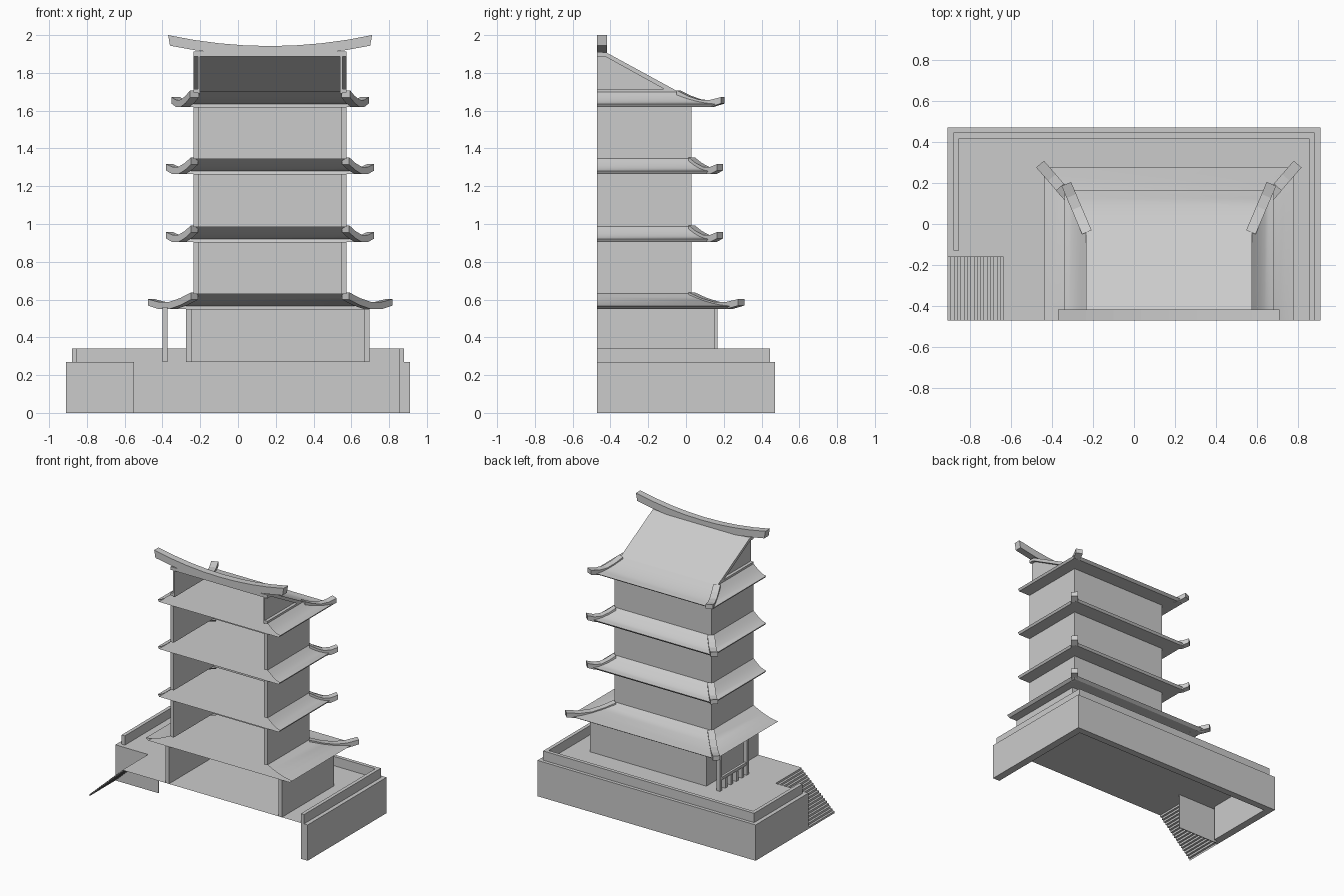
import bpy
from mathutils import Vector

if "Cube" in bpy.data.objects:
    bpy.data.objects.remove(bpy.data.objects["Cube"])

F = -0.47                      # cut plane: open front
X0, X1, YB = -0.235, 0.575, 0.03   # tower body outline
CX = (X0 + X1) / 2


def make(name, verts, faces):
    me = bpy.data.meshes.new(name)
    me.from_pydata([tuple(v) for v in verts], [], faces)
    me.update()
    ob = bpy.data.objects.new(name, me)
    bpy.context.collection.objects.link(ob)
    return ob


def box(name, x0, x1, y0, y1, z0, z1):
    v = [(x, y, z) for z in (z0, z1) for x, y in ((x0, y0), (x1, y0), (x1, y1), (x0, y1))]
    f = [(3, 2, 1, 0), (4, 5, 6, 7)]
    f += [(i, (i + 1) % 4, (i + 1) % 4 + 4, i + 4) for i in range(4)]
    return make(name, v, f)


def prism(name, profile, offset):
    # closed profile swept along an offset vector
    n = len(profile)
    p = [Vector(q) for q in profile]
    o = Vector(offset)
    f = [tuple(range(n))[::-1], tuple(range(n, 2 * n))]
    f += [(i, (i + 1) % n, (i + 1) % n + n, i + n) for i in range(n)]
    area = Vector((0, 0, 0))
    for i in range(n):
        area += p[i].cross(p[(i + 1) % n])
    if area.dot(o) < 0:
        f = [q[::-1] for q in f]
    return make(name, p + [q + o for q in p], f)


def u_wall(name, x0, x1, yb, t, z0, z1, left_front=F):
    # three-sided wall, open to the front
    box(name + "_left", x0, x0 + t, left_front, yb, z0, z1)
    box(name + "_right", x1 - t, x1, F, yb, z0, z1)
    box(name + "_back", x0 + t, x1 - t, yb - t, yb, z0, z1)


# base: open-bottomed skirt, raised rim and deck with a stair notch
u_wall("base_skirt", -0.91, 0.91, 0.47, 0.03, 0, 0.27, -0.16)
u_wall("base_rim", -0.88, 0.88, 0.445, 0.027, 0, 0.34, -0.13)
make("base_deck", [(-0.62, F, 0.27), (0.91, F, 0.27), (0.91, 0.47, 0.27),
                   (-0.91, 0.47, 0.27), (-0.91, -0.16, 0.27), (-0.62, -0.16, 0.27)],
     [(0, 1, 2, 5), (5, 2, 3, 4)])
box("stair_side_wall", -0.91, -0.55, -0.16, -0.155, 0, 0.269)

# stairs: a thin folded sheet
N = 18
line = [(-0.91, 0)]
for i in range(N):
    z = 0.27 * (i + 1) / N
    line += [(-0.91 + 0.29 * i / N, z), (-0.91 + 0.29 * (i + 1) / N, z)]
sv = [(x, y, z) for x, z in line for y in (F, -0.16)]
make("stairs", sv, [(2 * i, 2 * i + 2, 2 * i + 3, 2 * i + 1) for i in range(len(line) - 1)])

# storey walls
u_wall("ground_wall", -0.275, 0.695, 0.15, 0.028, 0.27, 0.55)
for i, (a, b) in enumerate(((0.63, 0.905), (0.985, 1.265), (1.345, 1.62))):
    u_wall(f"storey_wall_{i + 1}", X0, X1, YB, 0.028, a, b)

# porch posts and railing on the left side
for y in (0.14, -0.18):
    box("porch_post", -0.4, -0.373, y, y + 0.027, 0.27, 0.56)
box("porch_rail", -0.396, -0.377, -0.17, 0.15, 0.345, 0.365)
for i in range(4):
    y = -0.12 + i * 0.066
    box("porch_baluster", -0.4, -0.373, y, y + 0.025, 0.27, 0.345)


def eave(name, z, dx, dy, yin, rise):
    # concave skirt roof with flat underside; t runs from wall to edge
    rings = []
    span = YB + dy - yin
    for t, h in ((0, rise), (0.2, 0.76 * rise), (0.4, 0.54 * rise), (0.6, 0.37 * rise),
                 (0.8, 0.25 * rise), (1, 0.19 * rise), (0.9, 0)):
        a, b, y = X0 - dx * t, X1 + dx * t, yin + span * t
        rings.append([(a, F, z + h), (a, y, z + h), (b, y, z + h), (b, F, z + h)])
    v = [p for r in rings for p in r]
    f = []
    for i in range(len(rings) - 1):
        for j in range(3):
            k = 4 * i + j
            f.append((k, k + 1, k + 5, k + 4)[::-1])
    n = 4 * (len(rings) - 1)
    f.append((n, n + 1, n + 2, n + 3))
    ob = make(name, v, f)
    for p in ob.data.polygons[:15]:
        p.use_smooth = True
    bpy.context.view_layer.objects.active = ob
    ob.select_set(True)
    bpy.ops.object.shade_smooth_by_angle(angle=0.45)
    ob.select_set(False)


def hips(name, z, start, tip, w):
    # upturned corner ridges, mirrored about the tower centre
    top = ((0, 0.088), (0.25, 0.058), (0.5, 0.038), (0.75, 0.037), (1, 0.052))
    low = ((1, 0.018), (0.75, -0.001), (0.5, 0.0), (0.25, 0.02), (0, 0.05))
    for s in (1, -1):
        a = Vector((CX + s * (start[0] - CX), start[1], z))
        b = Vector((CX + s * (tip[0] - CX), tip[1], z))
        d = (b - a).normalized()
        side = Vector((-d.y, d.x, 0)) * w
        prism(name, [a.lerp(b, t) + Vector((0, 0, h)) - side / 2 for t, h in top + low], side)


for i, (z, dx, dy, yin, rise, tip, w) in enumerate((
        (0.55, 0.205, 0.245, YB, 0.083, (-0.458, 0.292), 0.05),
        (0.905, 0.105, 0.135, YB, 0.082, (-0.362, 0.18), 0.05),
        (1.265, 0.105, 0.135, YB, 0.082, (-0.362, 0.18), 0.05),
        (1.62, 0.105, 0.135, -0.04, 0.08, (-0.33, 0.195), 0.05))):
    eave(f"eave_{i + 1}", z, dx, dy, yin, rise)
    hips(f"eave_hip_{i + 1}", z, (X0 + 0.005, yin), tip, w)

# gabled upper roof: sloping slab and recessed gable walls
prism("upper_roof_slope", [(X0, F, 1.912), (X0, -0.42, 1.907), (X0, -0.04, 1.7),
                           (X0, -0.09, 1.7), (X0, -0.43, 1.888), (X0, F, 1.888)],
      (X1 - X0, 0, 0))
for s in (1, -1):
    x = CX + s * ((X1 - X0) / 2 - 0.035)
    prism("gable_wall", [(x, F, 1.69), (x, -0.07, 1.69), (x, -0.43, 1.895), (x, F, 1.895)],
          (s * 0.012, 0, 0))
    xb = CX + s * (X1 - X0) / 2
    box("gable_sill", min(xb, xb - s * 0.035), max(xb, xb - s * 0.035), F, -0.08, 1.695, 1.715)

# curved ridge beam
pts = [(-1 + i / 4) for i in range(9)]
upper = [(CX + 0.54 * t, F, 1.942 + 0.058 * t * t) for t in pts]
lower = [(CX + 0.53 * t, F, 1.889 + 0.055 * t * t) for t in reversed(pts)]
prism("roof_ridge", upper + lower, (0, 0.052, 0))
